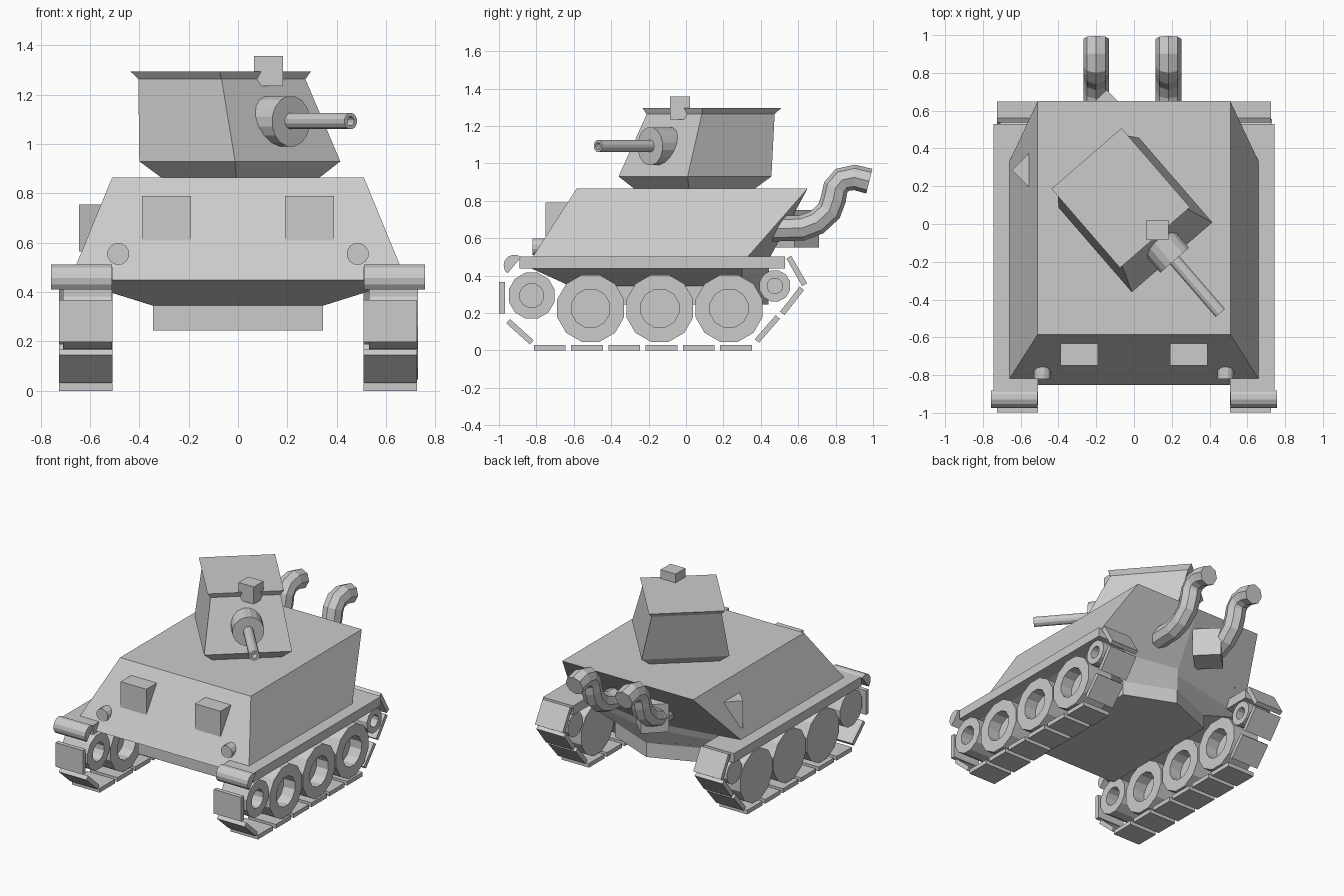
import bpy, bmesh
from math import sin, cos, pi, radians
from mathutils import Matrix, Vector

if "Cube" in bpy.data.objects:
    bpy.data.objects.remove(bpy.data.objects["Cube"])


def loft(name, rings, mat=Matrix()):
    """Skin a stack of equal-length point rings and cap both ends."""
    bm = bmesh.new()
    vs = [[bm.verts.new(mat @ Vector(p)) for p in ring] for ring in rings]
    n = len(rings[0])
    for a, b in zip(vs, vs[1:]):
        for i in range(n):
            j = (i + 1) % n
            bm.faces.new((a[i], a[j], b[j], b[i]))
    bm.faces.new(vs[0])
    bm.faces.new(vs[-1])
    bmesh.ops.recalc_face_normals(bm, faces=bm.faces)
    me = bpy.data.meshes.new(name)
    bm.to_mesh(me)
    bm.free()
    ob = bpy.data.objects.new(name, me)
    bpy.context.collection.objects.link(ob)
    return ob


def rect(x0, x1, y0, y1, z):
    return [(x0, y0, z), (x1, y0, z), (x1, y1, z), (x0, y1, z)]


def box(name, c, size, rot=0, axis='X'):
    x, y, z = (s / 2 for s in size)
    m = Matrix.Translation(c) @ Matrix.Rotation(radians(rot), 4, axis)
    return loft(name, [rect(-x, x, -y, y, -z), rect(-x, x, -y, y, z)], m)


def lathe(name, prof, axis, c, n=12, mat=Matrix()):
    """Revolve (radius, distance) pairs around the x or y axis through c."""
    rings = []
    for r, d in prof:
        ring = []
        for i in range(n):
            a = 2 * pi * (i + .5) / n
            p = (d, r * cos(a), r * sin(a)) if axis == 'x' else (r * cos(a), d, r * sin(a))
            ring.append(Vector(p) + Vector(c))
        rings.append(ring)
    return loft(name, rings, mat)


# Hull: five-sided rings with a V-shaped rear
def hull_ring(x, front, rear, apex, z, apex_x=0):
    return [(-x, front, z), (x, front, z), (x, rear, z), (apex_x, apex, z), (-x, rear, z)]


loft("hull", [
    hull_ring(.345, -.62, .30, .44, .245),
    hull_ring(.345, -.62, .30, .44, .345),
    hull_ring(.68, -.853, .30, .445, .45),
    hull_ring(.66, -.82, .33, .45, .50),
    hull_ring(.51, -.585, .65, .65, .865),
])

# Boxes and lamps on the hull
for s in (-1, 1):
    box("front_box", (s * .29, -.66, .70), (.20, .18, .18))
    lathe("headlight", [(.045, -.82), (.045, -.70)], 'y', (s * .485, 0, .555))
box("side_box", (-.515, .285, .66), (.184, .184, .19), 45, 'Z')
box("rear_box", (-.145, .58, .65), (.184, .184, .20), 45, 'Z')

# Running gear: wheels, links and fenders on both sides
wheels = [(-.51, .225, .185, .105), (-.14, .225, .185, .105), (.23, .225, .185, .105),
          (-.825, .293, .127, .065), (.475, .345, .085, .042)]
links = [(-.728 + .199 * i, .015, 0) for i in range(6)]
links += [(.435, .115, 49), (.567, .265, 52), (.592, .425, -60),
          (-.888, .100, -42), (-.984, .282, 90)]
for s in (-1, 1):
    x0 = .53 if s > 0 else -.71
    for y, z, r, h in wheels:
        x1 = x0 + .2
        lathe("wheel", [(r, x0), (r, x1), (h, x1), (h, x1 - .09)], 'x', (0, y, z))
    for y, z, a in links:
        box("track_link", (s * .617, y, z), (.215, .17, .03), a)
    box("fender", (s * .627, -.18, .47), (.236, 1.42, .065))
    arc = [radians(50 + 180 * i / 7) for i in range(8)]
    loft("fender_roll", [[(s * x, -.918 + .057 * cos(a), .455 + .057 * sin(a)) for a in arc]
                         for x in (.51, .757)])

# Exhaust pipes
path = [(.45, .65), (.62, .655), (.70, .685), (.765, .745), (.788, .81),
        (.80, .87), (.835, .912), (.90, .925), (.98, .905)]
for x in (-.20, .183):
    cu = bpy.data.curves.new("exhaust_pipe", 'CURVE')
    cu.dimensions = '3D'
    cu.bevel_depth = .068
    cu.bevel_resolution = 2
    cu.use_fill_caps = True
    sp = cu.splines.new('POLY')
    sp.points.add(len(path) - 1)
    sp.use_smooth = False
    for p, (y, z) in zip(sp.points, path):
        p.co = (x, y, z, 1)
    bpy.context.collection.objects.link(bpy.data.objects.new("exhaust_pipe", cu))

# Turret, turned to the right, with its gun
turn = Matrix.Rotation(radians(40.9), 4, 'Z')
cx = .037


def turret_ring(w, y0, y1, z):
    return rect(cx - w, cx + w, y0, y1, z)


loft("turret", [
    turret_ring(.22, -.20, .255, .86),
    turret_ring(.282, -.265, .328, .93),
    turret_ring(.225, -.115, .40, 1.263),
    turret_ring(.245, -.127, .427, 1.295),
], turn)
lathe("gun_mantlet", [(.103, -.14), (.103, -.286)], 'y', (cx, 0, 1.092), 16, turn)
lathe("gun_barrel", [(.034, -.25), (.034, -.655), (.019, -.655), (.019, -.60)],
      'y', (cx, 0, 1.093), 12, turn)
box("sight", (.124, -.032, 1.296), (.118, .108, .122))
